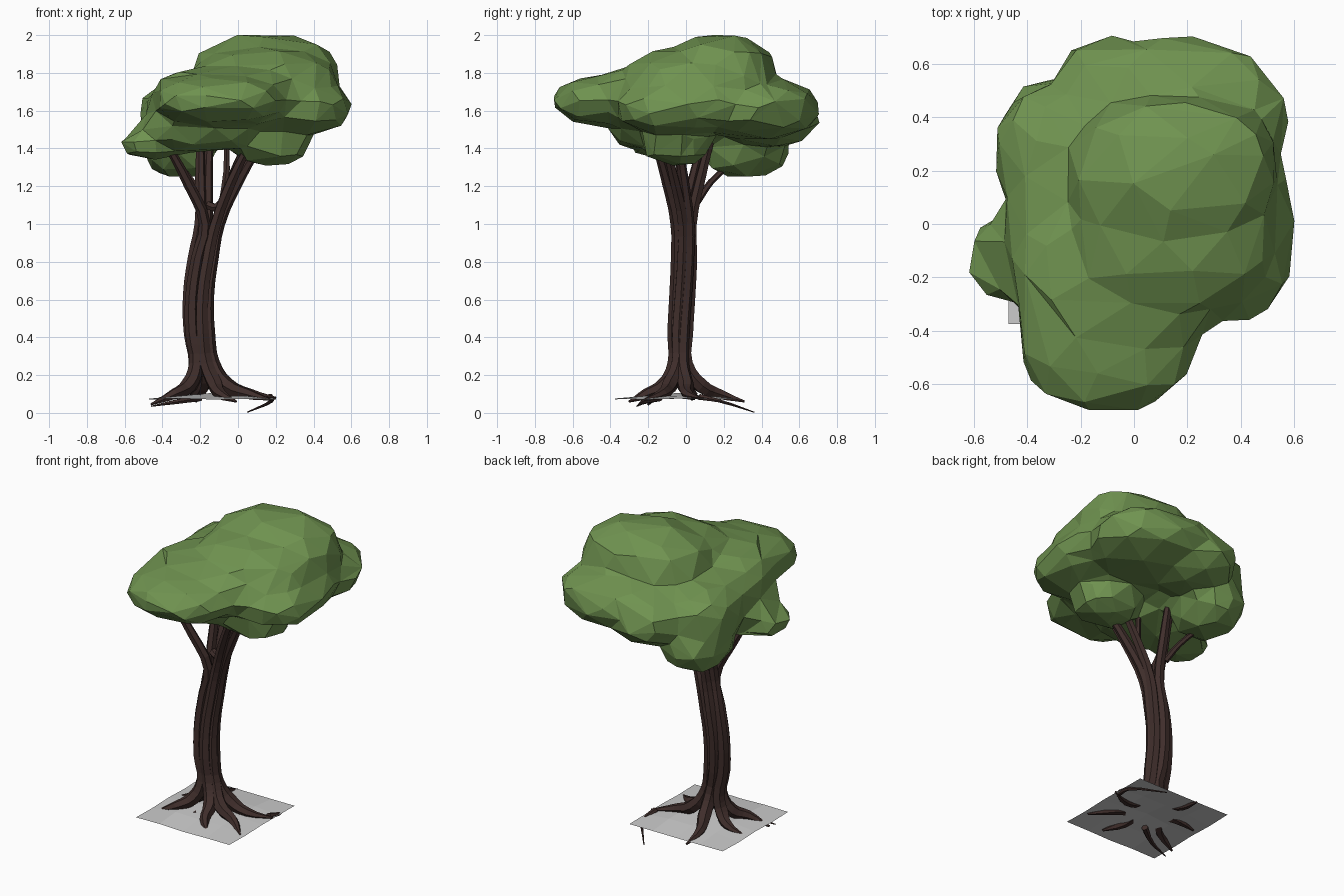
import bpy, bmesh, math, random
from mathutils import Vector

if "Cube" in bpy.data.objects:
    bpy.data.objects.remove(bpy.data.objects["Cube"])

random.seed(4)


def material(name, rgb):
    m = bpy.data.materials.new(name)
    m.diffuse_color = (*rgb, 1)
    m.use_nodes = True
    m.node_tree.nodes["Principled BSDF"].inputs["Base Color"].default_value = m.diffuse_color
    return m


leaf = material("leaf_green", (0.16, 0.29, 0.08))
bark = material("bark_brown", (0.05, 0.027, 0.024))


def add_object(name, data, mat=None):
    ob = bpy.data.objects.new(name, data)
    bpy.context.collection.objects.link(ob)
    if mat:
        data.materials.append(mat)
    return ob


# Canopy: squarish lobes merged into one faceted mass
lobes = [  # centre, radii
    ((0.15, 0.19, 1.77), (0.39, 0.29, 0.235)),    # dome, high back half
    ((0.14, 0.00, 1.74), (0.39, 0.33, 0.19)),     # dome, lower front half
    ((0.08, 0.05, 1.64), (0.50, 0.46, 0.16)),     # middle
    ((-0.05, -0.18, 1.67), (0.40, 0.34, 0.17)),   # front slope
    ((-0.10, -0.36, 1.655), (0.34, 0.345, 0.135)),  # front
    ((0.14, 0.38, 1.61), (0.43, 0.32, 0.16)),     # back
    ((-0.08, 0.44, 1.57), (0.23, 0.26, 0.16)),    # back corner
    ((0.35, -0.06, 1.61), (0.25, 0.31, 0.13)),    # right
    ((-0.25, 0.00, 1.59), (0.24, 0.38, 0.18)),    # left shoulder
    ((-0.20, -0.16, 1.51), (0.30, 0.24, 0.13)),   # front left underside
    ((-0.37, -0.08, 1.47), (0.17, 0.20, 0.11)),   # left tip inner
    ((-0.46, -0.13, 1.42), (0.165, 0.16, 0.075)), # left tip
    ((-0.30, 0.27, 1.58), (0.22, 0.25, 0.18)),    # back left
    ((-0.31, 0.31, 1.41), (0.19, 0.23, 0.165)),   # low back left
    ((0.17, -0.05, 1.43), (0.20, 0.18, 0.12)),    # low right
]
bm = bmesh.new()
P = 2.4
for centre, radii in lobes:
    for v in bmesh.ops.create_icosphere(bm, subdivisions=3, radius=1)["verts"]:
        c = v.co / sum(abs(a) ** P for a in v.co) ** (1 / P)
        c *= random.uniform(0.96, 1.04)
        v.co = Vector(centre) + Vector(a * r for a, r in zip(c, radii))
me = bpy.data.meshes.new("canopy")
bm.to_mesh(me)
bm.free()
canopy = add_object("canopy", me, leaf)
mod = canopy.modifiers.new("merge", "REMESH")
mod.mode = "VOXEL"
mod.voxel_size = 0.03
mod = canopy.modifiers.new("soften", "SMOOTH")
mod.factor, mod.iterations = 0.5, 6
mod = canopy.modifiers.new("facet", "DECIMATE")
mod.ratio = 0.034


# Wood: each tapered tube follows bezier points (x, y, z, radius)
def tube(name, pts):
    cu = bpy.data.curves.new(name, "CURVE")
    cu.dimensions = "3D"
    cu.bevel_depth = 1.0
    cu.bevel_resolution = 1
    cu.resolution_u = 3
    cu.use_fill_caps = True
    sp = cu.splines.new("BEZIER")
    sp.bezier_points.add(len(pts) - 1)
    for bp, (x, y, z, r) in zip(sp.bezier_points, pts):
        bp.co = (x, y, z)
        bp.radius = r
        bp.handle_left_type = bp.handle_right_type = "AUTO"
    sp.use_smooth = False
    return add_object(name, cu, bark)


spine = [(-0.18, -0.03, 0.26), (-0.205, -0.03, 0.42), (-0.21, -0.02, 0.62),
         (-0.185, -0.012, 0.82), (-0.15, -0.015, 1.0)]

# Strands: root tip, angle round the trunk, branch tip
strands = [
    ((0.20, 0.07, 0.08), 15, (0.07, -0.05, 1.48)),
    ((-0.22, 0.31, 0.06), 85, (-0.15, 0.15, 1.52)),
    ((-0.43, 0.03, 0.07), 150, (-0.20, 0.10, 1.48)),
    ((-0.46, -0.20, 0.045), 215, (-0.38, -0.15, 1.43)),
    ((-0.01, -0.30, 0.06), 285, (0.08, -0.17, 1.46)),
    ((0.17, -0.22, 0.07), 335, (0.14, -0.12, 1.46)),
]
for i, (root, deg, tip) in enumerate(strands):
    base = Vector((-0.17, -0.03, 0.11))
    root, tip = Vector(root), Vector(tip)
    out = root - base
    side = Vector((-out.y, out.x, 0)).normalized() * (0.025 if i % 2 else -0.025)
    mid = base.lerp(root, 0.62) + side
    near = base.lerp(root, 0.32)
    pts = [(*root, 0.006), (mid.x, mid.y, 0.1, 0.03), (near.x, near.y, 0.145, 0.042)]
    for k, (x, y, z) in enumerate(spine):
        a = math.radians(deg + 6 * k)
        pts.append((x + 0.05 * math.cos(a), y + (0.03 + 0.004 * k) * math.sin(a), z,
                    0.039 - 0.002 * k))
    end = Vector(pts[-1][:3])
    bend = end.lerp(tip, 0.42) + Vector((0, 0, 0.03))
    pts += [(*bend, 0.028), (*tip, 0.02)]
    tube(f"trunk_strand_{i + 1}", pts)

# Twigs and thin buried root ends
tube("back_twig", [(-0.19, 0.06, 1.12, 0.02), (-0.24, 0.13, 1.22, 0.017), (-0.33, 0.25, 1.33, 0.014)])
tube("inner_twig", [(-0.16, -0.03, 1.10, 0.024), (-0.11, -0.05, 1.09, 0.022), (-0.07, -0.04, 1.2, 0.019),
                    (-0.06, -0.03, 1.46, 0.015)])
tube("buried_root_right", [(0.17, 0.07, 0.085, 0.018), (0.18, 0.17, 0.065, 0.01), (0.05, 0.36, 0.004, 0.003)])
tube("buried_root_left", [(-0.20, -0.14, 0.08, 0.02), (-0.32, -0.22, 0.06, 0.014), (-0.46, -0.26, 0.035, 0.003)])

# Ground: small square patch, slightly uneven
bm = bmesh.new()
bmesh.ops.create_grid(bm, x_segments=4, y_segments=4, size=0.335)
for v in bm.verts:
    edge = max(abs(v.co.x), abs(v.co.y)) / 0.335
    v.co.z = 0.07 + 0.03 * (1 - edge) + random.uniform(0, 0.008)
    v.co.x -= 0.135
    v.co.y -= 0.04
me = bpy.data.meshes.new("ground_patch")
bm.to_mesh(me)
bm.free()
add_object("ground_patch", me)
